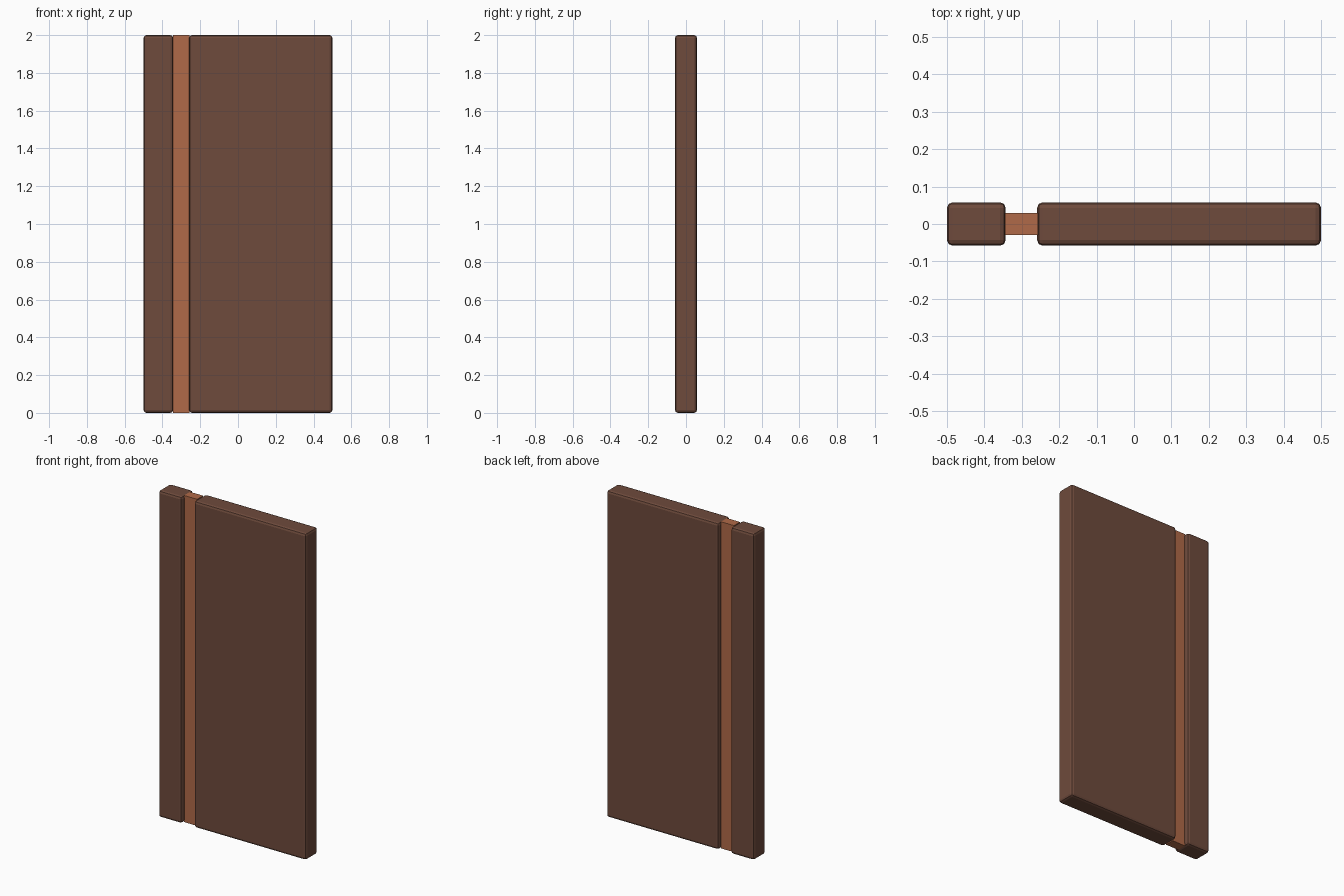
import bpy

if "Cube" in bpy.data.objects:
    bpy.data.objects.remove(bpy.data.objects["Cube"])


def material(name, rgb):
    m = bpy.data.materials.new(name)
    m.diffuse_color = (*rgb, 1.0)
    m.use_nodes = True
    m.node_tree.nodes["Principled BSDF"].inputs["Base Color"].default_value = m.diffuse_color
    return m


dark_wood = material("dark brown wood", (0.156, 0.069, 0.045))
light_wood = material("light brown wood", (0.434, 0.144, 0.065))


def box(name, x0, x1, depth, mat, bevel=0.0):
    """Full-height board between x0 and x1, centred on y = 0."""
    bpy.ops.mesh.primitive_cube_add(size=1, location=((x0 + x1) / 2, 0, 1))
    ob = bpy.context.object
    ob.name = name
    ob.scale = (x1 - x0, depth, 2.0)
    bpy.ops.object.transform_apply(location=False, rotation=False, scale=True)
    ob.data.materials.append(mat)
    if bevel:
        mod = ob.modifiers.new("rounded edges", "BEVEL")
        mod.width = bevel
        mod.segments = 2
    return ob


# Two thick rounded panels
box("narrow_panel", -0.5, -0.343, 0.116, dark_wood, 0.015)
box("wide_panel", -0.259, 0.5, 0.116, dark_wood, 0.015)
# Thin recessed strip joining them
box("joining_strip", -0.345, -0.257, 0.058, light_wood)
